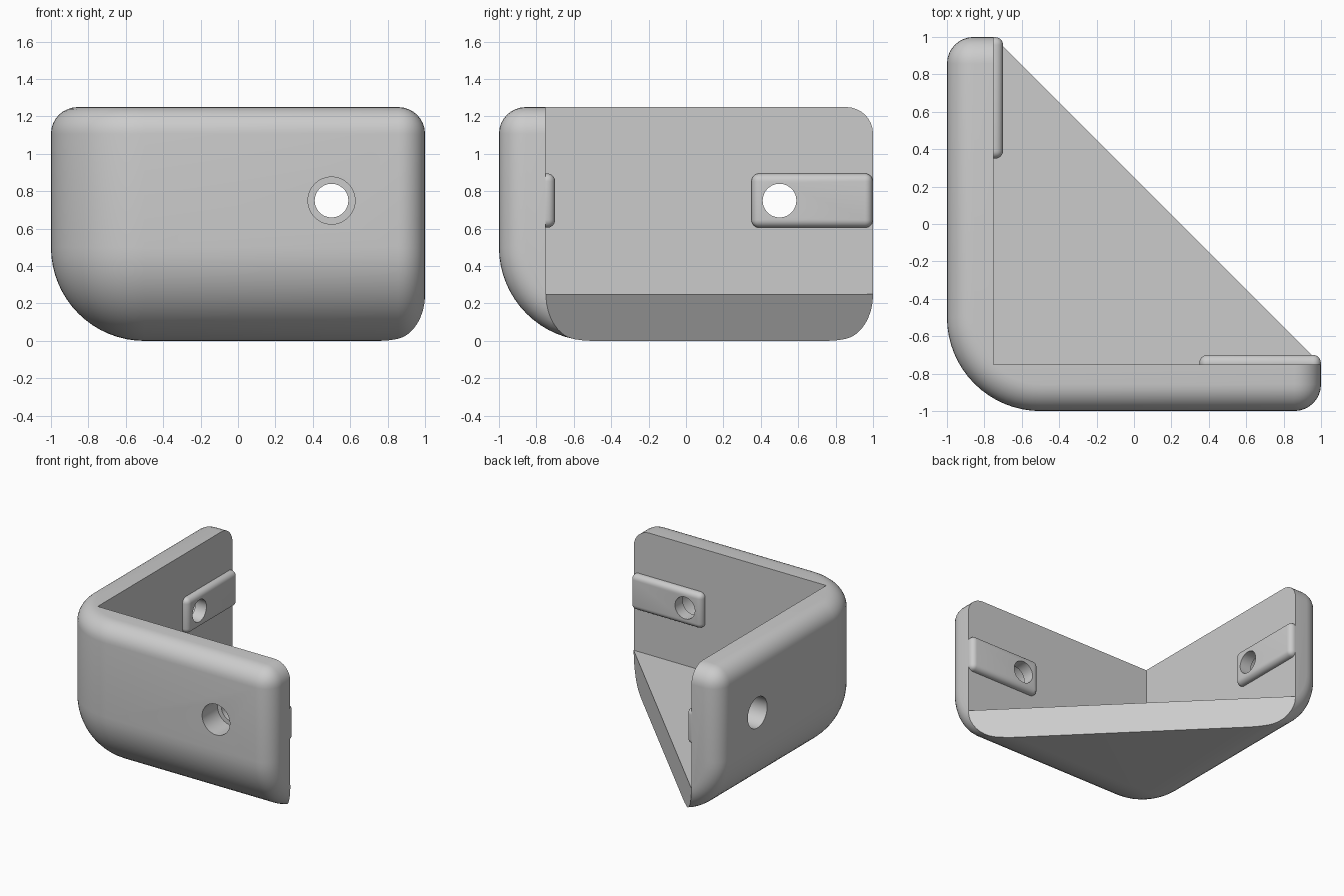
import bpy, bmesh, math
from mathutils import Matrix, Vector

if "Cube" in bpy.data.objects:
    bpy.data.objects.remove(bpy.data.objects["Cube"])

R_BIG, R_SMALL, WALL, HEIGHT = 0.5, 0.143, 0.25, 1.25
INNER = -1 + WALL

grey = bpy.data.materials.new("light_grey")
grey.use_nodes = True
grey.diffuse_color = (0.6, 0.6, 0.6, 1)
grey.node_tree.nodes["Principled BSDF"].inputs["Base Color"].default_value = (0.6, 0.6, 0.6, 1)


def box_bm(lo, hi):
    bm = bmesh.new()
    lo, hi = Vector(lo), Vector(hi)
    bmesh.ops.create_cube(bm, size=1, matrix=Matrix.Translation((lo + hi) / 2)
                          @ Matrix.Diagonal((*(hi - lo), 1)))
    return bm


def to_object(name, bm):
    bmesh.ops.recalc_face_normals(bm, faces=bm.faces[:])
    mesh = bpy.data.meshes.new(name)
    bm.to_mesh(mesh)
    bm.free()
    mesh.materials.append(grey)
    ob = bpy.data.objects.new(name, mesh)
    bpy.context.collection.objects.link(ob)
    return ob


def round_edges(bm, edges, radius, segments):
    bmesh.ops.bevel(bm, geom=edges, offset=radius, offset_type='OFFSET', segments=segments,
                    profile=0.5, affect='EDGES', clamp_overlap=False)


def on_planes(edge, planes):
    return sum(all(abs(v.co[a] - d) < 1e-4 for v in edge.verts) for a, d in planes)


def activate(ob):
    bpy.ops.object.select_all(action='DESELECT')
    ob.select_set(True)
    bpy.context.view_layer.objects.active = ob


def cut(ob, cutter):
    activate(ob)
    mod = ob.modifiers.new("cut", 'BOOLEAN')
    mod.operation, mod.solver, mod.object = 'DIFFERENCE', 'EXACT', cutter
    bpy.ops.object.modifier_apply(modifier=mod.name)


def cylinder(name, radius, start, end, swap):
    """Cylinder through a wall: along y for the front wall, along x for the side wall."""
    bm = bmesh.new()
    mid = (start + end) / 2
    place = Matrix.Translation((mid, 0.5, 0.75) if swap else (0.5, mid, 0.75))
    turn = Matrix.Rotation(math.pi / 2, 4, 'Y' if swap else 'X')
    bmesh.ops.create_cone(bm, cap_ends=True, segments=48, radius1=radius, radius2=radius,
                          depth=end - start, matrix=place @ turn)
    ob = to_object(name, bm)
    ob.hide_render = True
    return ob


# Corner shell: rounded block, large radius round the outer corner, small on the rims
bm = box_bm((-1, -1, 0), (1, 1, HEIGHT))
outer = [(0, -1), (1, -1), (2, 0)]
round_edges(bm, [e for e in bm.edges if on_planes(e, outer) >= 2], R_BIG, 16)
rims = [(0, 1), (1, 1), (2, HEIGHT)]
round_edges(bm, [e for e in bm.edges if on_planes(e, rims)], R_SMALL, 8)

# Diagonal slice from wall end to wall end
sliced = bmesh.ops.bisect_plane(bm, geom=bm.verts[:] + bm.edges[:] + bm.faces[:],
                                plane_co=(WALL + 0.001, 0, 0), plane_no=(1, 1, 0),
                                clear_outer=True)
bmesh.ops.holes_fill(bm, edges=[g for g in sliced["geom_cut"]
                                if isinstance(g, bmesh.types.BMEdge)], sides=0)
shell = to_object("corner_shell", bm)

# Hollow interior, leaving two walls and a floor
cavity = to_object("cavity_cutter", box_bm((INNER, INNER, WALL), (2, 2, 2)))
cavity.hide_render = True
cut(shell, cavity)
parts, cutters = [shell], [cavity]

# Raised strip and counterbored screw hole on each wall
for side, swap in (("front", False), ("side", True)):
    lo, hi = (0.35, INNER - 0.04, 0.605), (0.999, INNER + 0.05, 0.895)
    if swap:
        lo, hi = [(p[1], p[0], p[2]) for p in (lo, hi)]
    bm = box_bm(lo, hi)
    round_edges(bm, bm.edges[:], 0.042, 6)
    strip = to_object(side + "_strip", bm)
    hole = cylinder(side + "_hole_cutter", 0.09, -1.3, -0.5, swap)
    bore = cylinder(side + "_bore_cutter", 0.126, -1.2, -0.8, swap)
    cut(shell, bore)
    cut(shell, hole)
    cut(strip, hole)
    parts.append(strip)
    cutters += [hole, bore]

for c in cutters:
    bpy.data.objects.remove(c)

for ob in parts:
    activate(ob)
    bpy.ops.object.shade_smooth_by_angle(angle=math.radians(25))
